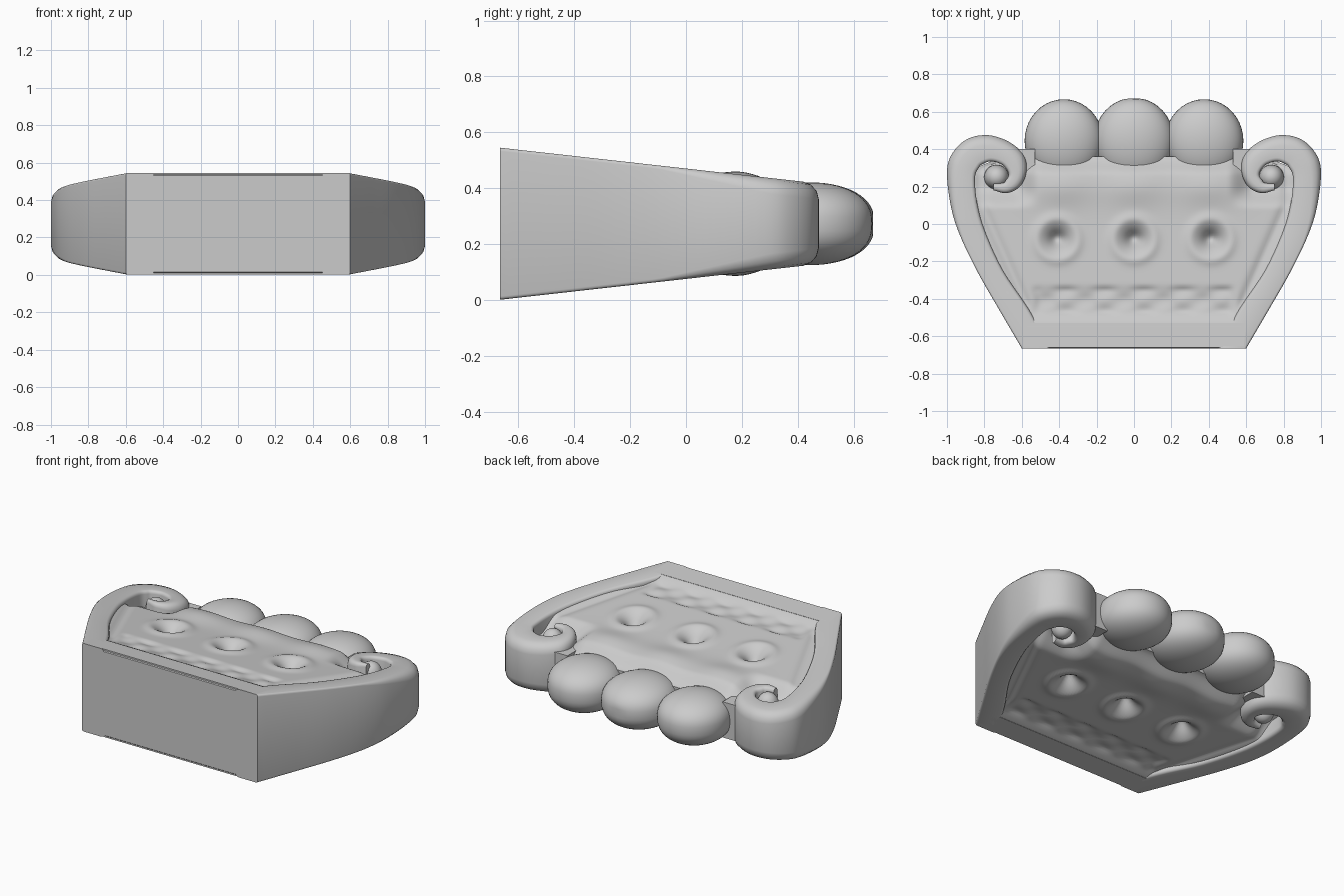
import bpy, bmesh, math
from mathutils import Vector

old = bpy.data.objects.get("Cube")
if old:
    bpy.data.objects.remove(old)

MID = 0.273  # height of the mirror plane

stone = bpy.data.materials.new("pale grey stone")
stone.use_nodes = True
grey = (0.6, 0.6, 0.6, 1)
stone.diffuse_color = grey
stone.node_tree.nodes["Principled BSDF"].inputs["Base Color"].default_value = grey


def half(y):
    """Half thickness of the wedge at depth y."""
    return 0.272 - 0.112 * (y + 0.665)


def finish(name, bm, angle=40):
    bmesh.ops.recalc_face_normals(bm, faces=bm.faces[:])
    mesh = bpy.data.meshes.new(name)
    bm.to_mesh(mesh)
    bm.free()
    ob = bpy.data.objects.new(name, mesh)
    bpy.context.collection.objects.link(ob)
    mesh.materials.append(stone)
    bpy.ops.object.select_all(action='DESELECT')
    ob.select_set(True)
    bpy.context.view_layer.objects.active = ob
    bpy.ops.object.shade_smooth_by_angle(angle=math.radians(angle))
    return ob


def spline(points, steps=5):
    """Catmull-Rom curve through 2D points."""
    p = [Vector(q) for q in points]
    p = [2 * p[0] - p[1]] + p + [2 * p[-1] - p[-2]]
    out = []
    for a, b, c, d in zip(p, p[1:], p[2:], p[3:]):
        for i in range(steps):
            t = i / steps
            out.append(0.5 * (2 * b + (c - a) * t + (2 * a - 5 * b + 4 * c - d) * t * t
                              + (3 * b - a - 3 * c + d) * t ** 3))
    return out + [p[-2]]


# Side rims that curl into scrolls: outer edge and inner edge of the band
outer = spline([(.6, -.665), (.72, -.46), (.84, -.25), (.935, -.05), (.98, .1), (1, .28), (.97, .38),
                (.89, .455), (.78, .475), (.67, .44), (.59, .37), (.575, .28), (.61, .2), (.68, .165), (.75, .18)])
inner = spline([(.45, -.665), (.56, -.46), (.7, -.25), (.8, -.03), (.84, .12), (.85, .25), (.83, .3),
                (.81, .32), (.765, .335), (.71, .32), (.68, .29), (.67, .26), (.685, .235), (.7, .22), (.75, .215)])


def rim(name, side):
    bm = bmesh.new()
    rings = []
    for k, (o, i) in enumerate(zip(outer, inner)):
        soft = 0.012 + 0.045 * min(1, max(0, (o.y + 0.1) / 0.4))
        width = max((o - i).length, 0.01)
        ring = []
        for corner in range(4):
            for s in range(4):
                a = math.pi / 2 * (corner + s / 3)
                cu = 1 if corner in (0, 3) else -1
                cz = 1 if corner < 2 else -1
                r = min(soft if cu > 0 else 0.02, width * 0.45)
                u = (width / 2 - r) * cu + r * math.cos(a)
                q = (o + i) / 2 + (o - i) / width * u
                z = cz * (half(q.y) - r) + r * math.sin(a)
                ring.append(bm.verts.new((q.x * side, q.y, MID + z)))
        rings.append(ring)
    for a, b in zip(rings, rings[1:]):
        for j in range(len(a)):
            bm.faces.new((a[j], a[j - 1], b[j - 1], b[j]))
    bm.faces.new(rings[0])
    bm.faces.new(rings[-1])
    finish(name, bm)


def rounded_post(name, x, y, r):
    """Scroll eye with softened ends."""
    bm = bmesh.new()
    bmesh.ops.create_uvsphere(bm, u_segments=28, v_segments=20, radius=1)
    for v in bm.verts:
        z = math.copysign(abs(v.co.z) ** 0.5, v.co.z)
        v.co = (x + v.co.x * r, y + v.co.y * r, MID + z * (half(y) - 0.005))
    finish(name, bm, 60)


def bump(x, y, cx, cy, rx, ry):
    return math.exp(-((x - cx) / rx) ** 2 - ((y - cy) / ry) ** 2)


def step(a, b, t):
    t = min(1, max(0, (t - a) / (b - a)))
    return t * t * (3 - 2 * t)


def relief(x, y, w):
    """Height of the carving relative to the wedge surface."""
    ax = abs(x)
    d = -0.016 * step(-0.54, -0.48, y)
    # slim gutter beside the rim and long sunken band
    d -= 0.014 * step(-0.5, -0.4, y) * bump(ax, 0, w - 0.05, 0, 0.03, 1)
    band = step(-0.5, -0.46, y) * step(-0.32, -0.36, y) * step(0.56, 0.5, ax)
    d -= band * (0.012 + 0.006 * math.sin(x * 30) * math.sin(y * 50))
    # drilled hollows with raised rings
    for cx in (-0.41, 0, 0.41):
        r = math.hypot(x - cx, y + 0.08)
        d += 0.012 * math.exp(-((r - 0.11) / 0.03) ** 2) - 0.075 * math.exp(-(r / 0.05) ** 2)
        # shell lobes below the knobs
        d += 0.026 * bump(x, y, cx * 0.95, 0.2, 0.17, 0.1)
    # deep pockets around the scrolls and valley before the knobs
    d -= 0.07 * step(0.08, 0.2, y) * step(0.5, 0.64, ax)
    d -= 0.05 * step(0.26, 0.36, y)
    return d


# Carved panel, the same on both faces
bm = bmesh.new()
for sign in (1, -1):
    grid = bmesh.ops.create_grid(bm, x_segments=110, y_segments=80, size=1)
    for v in grid["verts"]:
        y = -0.15 + v.co.y * 0.51
        w = min(0.52 + 0.45 * (y + 0.665), 0.87) - 0.14 * step(0.28, 0.36, y)
        x = v.co.x * w
        v.co = (x, y, MID + sign * (half(y) + relief(x, y, w)))
bmesh.ops.bridge_loops(bm, edges=[e for e in bm.edges if e.is_boundary])
finish("carved_panel", bm)

# Flat front bar with chamfered long edges
bm = bmesh.new()
bmesh.ops.create_cube(bm, size=1)
for v in bm.verts:
    y = -0.665 if v.co.y < 0 else -0.53
    v.co = (math.copysign(0.585 if v.co.y < 0 else 0.6, v.co.x), y,
            MID + math.copysign(half(y), v.co.z))
edges = [e for e in bm.edges if all(v.co.y < -0.6 for v in e.verts)
         and abs(e.verts[0].co.z - e.verts[1].co.z) < 0.01]
bmesh.ops.bevel(bm, geom=edges, offset=0.014, segments=1, affect='EDGES')
finish("front_bar", bm, 30)

# Three swollen knobs along the back
for name, x, y, rx, ry in (("right_knob", -.375, .445, .21, .222), ("middle_knob", 0, .445, .215, .23),
                           ("left_knob", .375, .445, .21, .222)):
    bm = bmesh.new()
    bmesh.ops.create_uvsphere(bm, u_segments=40, v_segments=28, radius=1)
    for v in bm.verts:
        n = v.co.copy()
        z = math.copysign(abs(n.z) ** 0.8, n.z)
        v.co = (x + n.x * rx, min(y + n.y * ry, 0.67), MID + z * 0.148)
    finish(name, bm, 60)

# Rims, scroll eyes and small webs joining scrolls to knobs
for label, side in (("left", 1), ("right", -1)):
    rim(label + "_scroll_rim", side)
    rounded_post(label + "_scroll_eye", side * 0.735, 0.25, 0.068)
    bm = bmesh.new()
    bmesh.ops.create_cube(bm, size=1)
    for v in bm.verts:
        v.co = (side * 0.58 + v.co.x * 0.1, 0.335 + v.co.y * 0.13, MID + v.co.z * 0.22)
    finish(label + "_web", bm)
